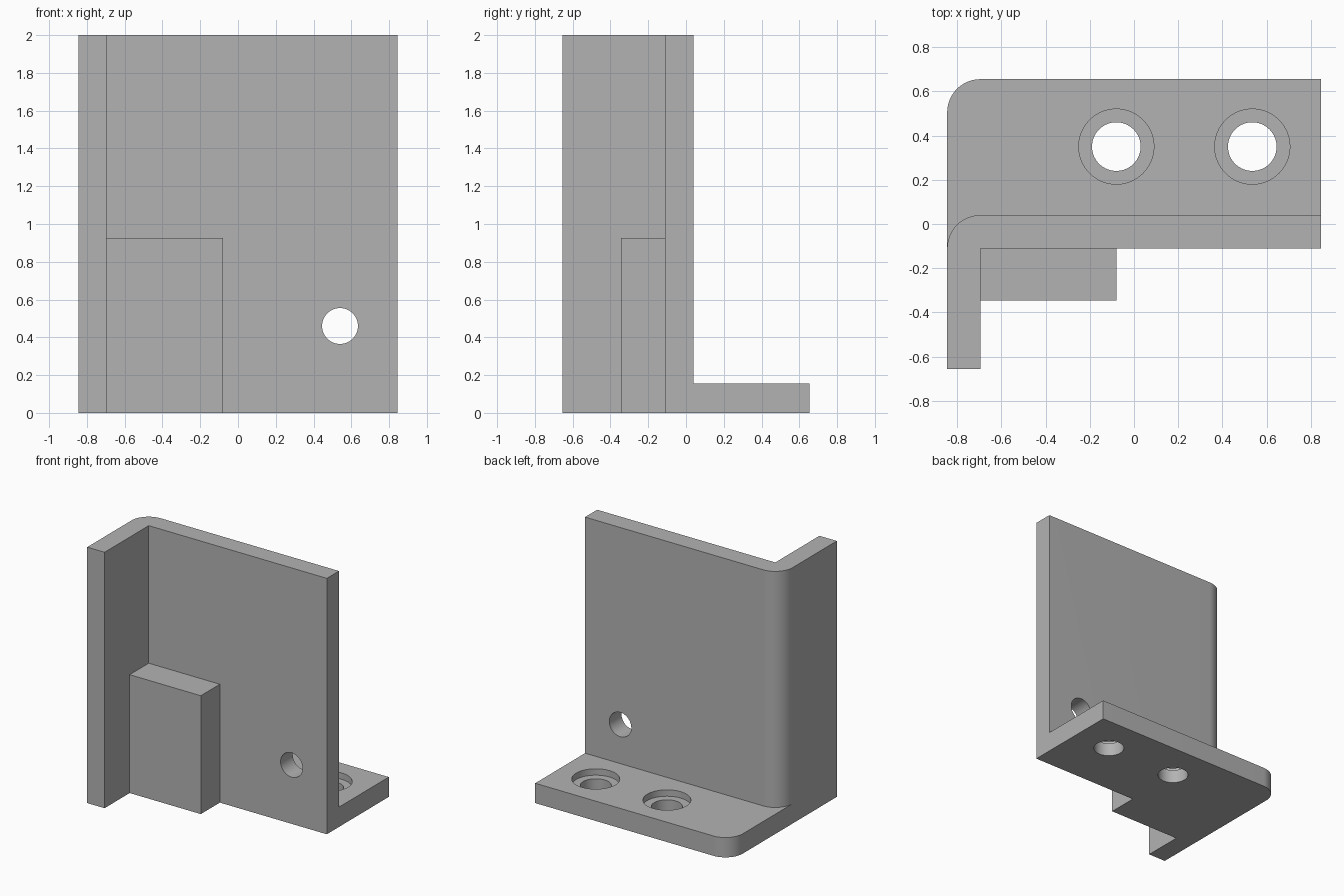
import bpy, bmesh, math

if "Cube" in bpy.data.objects:
    bpy.data.objects.remove(bpy.data.objects["Cube"])

grey = bpy.data.materials.new("grey metal")
grey.diffuse_color = (0.45, 0.45, 0.45, 1)
grey.use_nodes = True
grey.node_tree.nodes["Principled BSDF"].inputs["Base Color"].default_value = grey.diffuse_color

X0, X1 = -0.845, 0.845      # overall width
Y0, Y1 = -0.655, 0.655      # overall depth
WALL_F, WALL_B = -0.11, 0.04  # front and back of the long wall
SIDE_IN = -0.695            # inner face of the side wall
T, R = 0.155, 0.15          # base thickness, corner radius


def prism(name, outline, z0, z1):
    """Extrude a flat outline from z0 to z1."""
    bm = bmesh.new()
    face = bm.faces.new([bm.verts.new((x, y, z0)) for x, y in outline])
    ext = bmesh.ops.extrude_face_region(bm, geom=[face])["geom"]
    top = [v for v in ext if isinstance(v, bmesh.types.BMVert)]
    bmesh.ops.translate(bm, verts=top, vec=(0, 0, z1 - z0))
    bmesh.ops.recalc_face_normals(bm, faces=bm.faces)
    mesh = bpy.data.meshes.new(name)
    bm.to_mesh(mesh)
    bm.free()
    mesh.materials.append(grey)
    obj = bpy.data.objects.new(name, mesh)
    bpy.context.collection.objects.link(obj)
    return obj


def rounded_corner(y_back):
    """Arc at the back left corner, from the back edge to the left edge."""
    steps = 16
    angles = [math.pi / 2 * (1 + i / steps) for i in range(steps + 1)]
    return [(X0 + R + R * math.cos(a), y_back - R + R * math.sin(a)) for a in angles]


def cylinder(name, radius, depth, loc, rot=(0, 0, 0)):
    bpy.ops.mesh.primitive_cylinder_add(vertices=64, radius=radius, depth=depth,
                                        location=loc, rotation=rot)
    obj = bpy.context.object
    obj.name = name
    obj.data.materials.append(grey)
    return obj


def combine(target, other, operation):
    """Apply a boolean and remove the helper."""
    mod = target.modifiers.new(other.name, "BOOLEAN")
    mod.operation = operation
    mod.solver = "EXACT"
    mod.object = other
    bpy.context.view_layer.objects.active = target
    bpy.ops.object.modifier_apply(modifier=mod.name)
    bpy.data.objects.remove(other)


# L-shaped upright walls with a rounded outer corner
bracket = prism("angle_bracket",
                [(X0, Y0), (SIDE_IN, Y0), (SIDE_IN, WALL_F), (X1, WALL_F), (X1, WALL_B)]
                + rounded_corner(WALL_B), 0, 2)

# Base flange running back from the wall
flange = prism("base_flange",
               [(X0, WALL_F), (X1, WALL_F), (X1, Y1)] + rounded_corner(Y1), 0, T)
combine(bracket, flange, "UNION")

# Block in the inner corner
block = prism("corner_block",
              [(SIDE_IN - 0.05, -0.345), (-0.08, -0.345),
               (-0.08, WALL_F + 0.05), (SIDE_IN - 0.05, WALL_F + 0.05)], 0, 0.925)
combine(bracket, block, "UNION")

# Counterbored screw holes in the flange
for x in (-0.08, 0.535):
    combine(bracket, cylinder("screw_hole", 0.11, 0.6, (x, 0.35, 0.1)), "DIFFERENCE")
    combine(bracket, cylinder("counterbore", 0.17, 0.2, (x, 0.35, T - 0.05 + 0.1)), "DIFFERENCE")

# Hole through the long wall
combine(bracket, cylinder("wall_hole", 0.095, 0.5, (0.54, -0.035, 0.46),
                          (math.pi / 2, 0, 0)), "DIFFERENCE")

# Smooth the round surfaces, keep the edges crisp
bpy.ops.object.select_all(action="DESELECT")
bracket.select_set(True)
bpy.context.view_layer.objects.active = bracket
bpy.ops.object.shade_smooth_by_angle(angle=math.radians(30))
